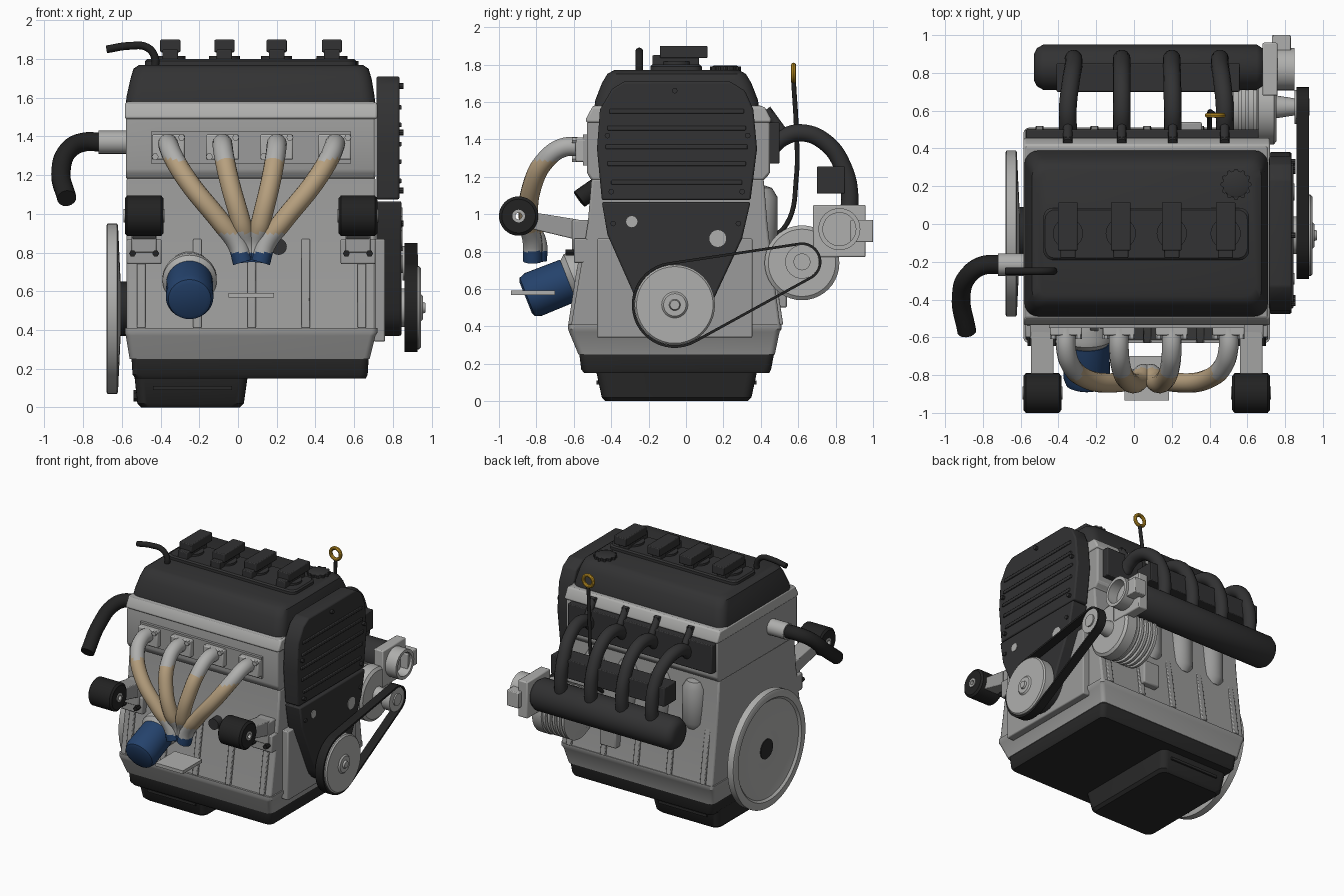
import bpy, bmesh, math
from mathutils import Vector

if "Cube" in bpy.data.objects:
    bpy.data.objects.remove(bpy.data.objects["Cube"])

def mat(name, r, g, b):
    m = bpy.data.materials.new(name)
    m.diffuse_color = (r, g, b, 1)
    m.use_nodes = True
    m.node_tree.nodes["Principled BSDF"].inputs["Base Color"].default_value = m.diffuse_color
    return m

GREY = mat("cast grey", .33, .33, .325)
LIGHT = mat("light alloy", .43, .43, .42)
DARK = mat("dark plastic", .032, .032, .033)
PAN = mat("pan black", .022, .022, .022)
RUBBER = mat("rubber black", .016, .016, .016)
BLUE = mat("filter blue", .018, .055, .15)
TAN = mat("heat tan", .47, .35, .21)
GOLD = mat("handle yellow", .6, .33, .02)

def finish(name, bm, m, bevel=0, angle=35):
    bmesh.ops.remove_doubles(bm, verts=bm.verts, dist=1e-5)
    bmesh.ops.recalc_face_normals(bm, faces=bm.faces)
    me = bpy.data.meshes.new(name)
    bm.to_mesh(me)
    bm.free()
    me.materials.append(m)
    o = bpy.data.objects.new(name, me)
    bpy.context.collection.objects.link(o)
    bpy.ops.object.select_all(action='DESELECT')
    bpy.context.view_layer.objects.active = o
    o.select_set(True)
    bpy.ops.object.shade_smooth_by_angle(angle=math.radians(angle))
    if bevel:
        b = o.modifiers.new("bevel", 'BEVEL')
        b.width, b.segments, b.limit_method = bevel, 2, 'ANGLE'
    return o

def prism(name, pts, x0, x1, m, bevel=0):
    """(y, z) outline extruded along x"""
    bm = bmesh.new()
    f = bm.faces.new([bm.verts.new((x0, y, z)) for y, z in pts])
    r = bmesh.ops.extrude_face_region(bm, geom=[f])
    bmesh.ops.translate(bm, vec=(x1 - x0, 0, 0), verts=[v for v in r["geom"] if isinstance(v, bmesh.types.BMVert)])
    return finish(name, bm, m, bevel)

def box(name, x0, x1, y0, y1, z0, z1, m, bevel=0):
    return prism(name, [(y0, z0), (y1, z0), (y1, z1), (y0, z1)], x0, x1, m, bevel)

def loft(name, sections, m, r=.05, n=5):
    """stack of rounded rectangles (z, x0, x1, y0, y1)"""
    bm = bmesh.new()
    rings = []
    for z, x0, x1, y0, y1 in sections:
        ring = []
        for cx, cy, a in ((x1-r, y1-r, 0), (x0+r, y1-r, 90), (x0+r, y0+r, 180), (x1-r, y0+r, 270)):
            for i in range(n + 1):
                t = math.radians(a + 90 * i / n)
                ring.append(bm.verts.new((cx + r*math.cos(t), cy + r*math.sin(t), z)))
        rings.append(ring)
    for a, b in zip(rings, rings[1:]):
        for i in range(len(a)):
            j = (i + 1) % len(a)
            bm.faces.new((a[i], a[j], b[j], b[i]))
    bm.faces.new(rings[0])
    bm.faces.new(rings[-1])
    return finish(name, bm, m)

def lathe(name, profile, origin, m, axis=(1, 0, 0), n=40):
    """(distance along axis, radius) profile turned about an axis through origin"""
    bm = bmesh.new()
    vs = [bm.verts.new((r, 0, d)) for d, r in profile]
    es = [bm.edges.new(p) for p in zip(vs, vs[1:])]
    bmesh.ops.spin(bm, geom=vs + es, cent=(0, 0, 0), axis=(0, 0, 1), angle=math.tau, steps=n)
    rot = Vector((0, 0, 1)).rotation_difference(Vector(axis)).to_matrix()
    for v in bm.verts:
        v.co = rot @ v.co + Vector(origin)
    return finish(name, bm, m)

def cyl(name, p0, p1, r, m, n=24):
    d = Vector(p1) - Vector(p0)
    return lathe(name, [(0, 0), (0, r), (d.length, r), (d.length, 0)], p0, m, d.normalized(), n)

def tube(name, pts, r, m):
    cu = bpy.data.curves.new(name, 'CURVE')
    cu.dimensions, cu.bevel_depth, cu.bevel_resolution = '3D', r, 5
    cu.resolution_u, cu.use_fill_caps = 8, True
    s = cu.splines.new('BEZIER')
    s.bezier_points.add(len(pts) - 1)
    for p, c in zip(s.bezier_points, pts):
        p.co, p.handle_left_type, p.handle_right_type = c, 'AUTO', 'AUTO'
    tmp = bpy.data.objects.new(name + "_curve", cu)
    bpy.context.collection.objects.link(tmp)
    bm = bmesh.new()
    bm.from_mesh(tmp.evaluated_get(bpy.context.evaluated_depsgraph_get()).to_mesh())
    bpy.data.objects.remove(tmp)
    return finish(name, bm, m, angle=50)

# block, skirt, head
prism("block", [(-.62, .38), (.51, .38), (.5, .43), (.465, .7), (.435, .95), (.415, 1.19),
                (-.505, 1.19), (-.525, .95), (-.565, .7), (-.61, .43)], -.575, .71, GREY, .012)
loft("skirt", [(.25, -.56, .68, -.575, .475), (.37, -.58, .71, -.625, .5), (.385, -.585, .72, -.63, .51),
               (.41, -.585, .72, -.63, .51)], GREY, .03)
prism("head", [(-.505, 1.18), (.415, 1.18), (.45, 1.22), (.45, 1.48), (.41, 1.58), (-.5, 1.58), (-.53, 1.48), (-.53, 1.22)],
      -.58, .71, GREY, .012)
prism("head_rail", [(-.535, 1.49), (.455, 1.49), (.455, 1.51), (.42, 1.575), (-.5, 1.575), (-.535, 1.51)], -.585, .72, LIGHT, .01)
for x in (-.5, -.21, .07, .35, .64):
    for s, n in ((0, "front"), (1, "back")):
        pts = [(-.52, .87), (-.55, .87), (-.585, .7), (-.63, .41), (-.55, .41)]
        prism(n + "_rib", [(-.11 - y, z) if s else (y, z) for y, z in pts], x - .022, x + .022, GREY, .006)
for x in (-.36, -.08, .2, .48):
    lathe("water_jacket_bulge", [(0, 0), (.02, .06), (.07, .09), (.33, .09), (.38, .06), (.4, 0)], (x, .4, .76), GREY, (0, 0, 1), 24)
box("end_plate", .7, .76, -.475, .355, .34, .87, GREY, .008)
box("starter_boss", .22, .36, .42, .54, .5, .68, GREY, .01)

# oil pan and sump
loft("oil_pan", [(.15, -.53, .66, -.545, .445), (.17, -.545, .67, -.56, .455), (.25, -.55, .675, -.57, .47)], PAN, .04)
loft("sump", [(0, -.5, .01, -.43, .33), (.02, -.52, .03, -.45, .35), (.16, -.535, .05, -.48, .38)], PAN, .05)
for y0, y1 in ((-.478, -.44), (.34, .378)):
    box("sump_bar", -.44, -.03, y0, y1, .09, .11, PAN)
cyl("drain_plug", (-.54, -.05, .06), (-.5, -.05, .06), .03, PAN, 6)

# valve cover, coils, cap, breather
loft("valve_cover", [(1.57, -.58, .71, -.49, .39), (1.61, -.575, .705, -.485, .385), (1.7, -.555, .69, -.45, .35),
                     (1.75, -.54, .675, -.42, .32), (1.77, -.51, .645, -.385, .285)], DARK, .07)
loft("coil_plate", [(1.75, -.48, .61, -.19, .085), (1.79, -.48, .61, -.19, .085), (1.8, -.47, .6, -.18, .075)], DARK, .05)
for x in (-.35, -.07, .2, .485):
    cyl("coil_seat", (x, -.05, 1.78), (x, -.05, 1.815), .08, DARK)
    box("coil_stem", x - .04, x + .04, -.18, .07, 1.79, 1.85, DARK, .006)
    box("coil_top", x - .052, x + .052, -.14, .115, 1.835, 1.9, DARK, .006)
lathe("oil_cap", [(0, 0), (0, .07), (.035, .07), (.04, .06), (.04, 0)], (.54, .21, 1.755), DARK, (0, 0, 1))
for i in range(12):
    a = i * math.tau / 12
    cyl("cap_grip", (.54 + .07*math.cos(a), .21 + .07*math.sin(a), 1.76), (.54 + .07*math.cos(a), .21 + .07*math.sin(a), 1.79), .013, DARK, 8)
tube("breather_pipe", [(-.43, -.25, 1.74), (-.43, -.25, 1.81), (-.47, -.25, 1.86), (-.56, -.25, 1.868), (-.68, -.25, 1.85)], .02, RUBBER)

# timing cover
prism("timing_cover_upper", [(-.45, 1.075), (-.476, 1.35), (-.46, 1.56), (-.395, 1.67), (-.33, 1.71), (.235, 1.71),
                             (.315, 1.66), (.36, 1.56), (.38, 1.35), (.345, 1.075)], .715, .835, DARK, .01)
arc = [(-.06 + .2*math.cos(t), .57 + .2*math.sin(t)) for t in [math.radians(-20 - 14 * i) for i in range(11)]]
prism("timing_cover_lower", [(-.42, .89), (-.45, 1.065), (.345, 1.065), (.3, .87)] + arc, .715, .845, DARK, .01)
for z, w in ((1.55, .36), (1.46, .37), (1.36, .38), (1.27, .37), (1.17, .35)):
    box("cover_rib", .83, .845, -.05 - w, -.05 + w, z - .012, z + .012, DARK, .005)
for y, z in ((-.06, 1.66), (-.42, 1.42), (.33, 1.42), (-.4, 1.12), (.3, 1.12), (-.39, .95), (.28, .95)):
    cyl("cover_bolt", (.82, y, z), (.856, y, z), .015, DARK, 8)
for y, z, r in ((-.29, .96, .03), (.17, .87, .045)):
    cyl("cover_plug", (.84, y, z), (.849, y, z), r, LIGHT)

# crank pulley, alternator and belt
lathe("crank_pulley", [(.8, 0), (.8, .1), (.86, .1), (.86, .215), (.935, .215), (.945, .205), (.945, .07), (.955, .06), (.955, .03), (.968, .025), (.968, 0)], (0, -.06, .515), LIGHT)
fins = []
for i in range(5):
    fins += [(.47 + i*.04, .17), (.47 + i*.04, .195), (.49 + i*.04, .195), (.49 + i*.04, .17)]
lathe("alternator", [(.45, 0), (.45, .13)] + fins + [(.66, .2), (.74, .2), (.755, .18), (.755, .06), (.85, .045), (.85, 0)], (0, .62, .74), LIGHT)
lathe("alternator_pulley", [(.85, 0), (.85, .09), (.92, .09), (.92, .045), (.93, .045), (.93, 0)], (0, .62, .745), LIGHT)

def belt(a, ra, b, rb):
    d = Vector(b) - Vector(a)
    base, phi = math.atan2(d.y, d.x), math.acos((ra - rb) / d.length)
    bm, rows = bmesh.new(), []
    for c, r, t0, t1 in ((a, ra, phi, math.tau - phi), (b, rb, -phi, phi)):
        for i in range(25):
            t = base + t0 + (t1 - t0) * i / 24
            rows.append([bm.verts.new((x, c[0] + q*math.cos(t), c[1] + q*math.sin(t)))
                         for x, q in ((.86, r), (.927, r), (.927, r - .014), (.86, r - .014))])
    for p, q in zip(rows, rows[1:] + rows[:1]):
        for k in range(4):
            bm.faces.new((p[k], p[k-1], q[k-1], q[k]))
    finish("drive_belt", bm, RUBBER)
belt((-.06, .515), .23, (.62, .745), .104)

# flywheel
lathe("flywheel", [(-.6, 0), (-.62, .43), (-.625, .44), (-.675, .44), (-.68, .43), (-.68, .385), (-.665, .37), (-.635, .2), (-.645, .12), (-.65, .08), (-.64, 0)],
      (0, -.05, .51), LIGHT, n=64)
cyl("crank_flange", (-.63, -.05, .51), (-.57, -.05, .51), .14, PAN)
cyl("flywheel_hub", (-.655, -.05, .51), (-.63, -.05, .51), .075, PAN)

# exhaust headers, coloured along their drop
box("exhaust_gasket", -.45, .585, -.55, -.52, 1.26, 1.425, GREY)
for i, x in enumerate((-.36, -.08, .2, .5)):
    box("exhaust_flange", x - .085, x + .085, -.59, -.54, 1.28, 1.41, LIGHT, .008)
    for s in (-1, 1):
        cyl("flange_bolt", (x + s*.068, -.61, 1.345 + s*.05), (x + s*.068, -.54, 1.345 + s*.05), .018, LIGHT, 6)
    e, ye = .025 + i * .03, -.82 + (.025 if i in (1, 2) else 0)
    mix = lambda t: x + (e - x) * t
    o = tube("exhaust_pipe", [(x, -.55, 1.36), (x, -.66, 1.355), (mix(.07), -.75, 1.29), (mix(.28), -.82, 1.16),
                              (mix(.7), -.84, .96), (mix(.93), ye, .84), (e, ye, .75)], .052, LIGHT)
    o.data.materials.append(TAN)
    o.data.materials.append(BLUE)
    for p in o.data.polygons:
        z = p.center.z
        p.material_index = 2 if z < .8 else 1 if .9 < z < 1.28 and p.center.y < -.68 else 0
box("exhaust_outlet_plate", -.05, .185, -.935, -.7, .567, .592, LIGHT)

# oil filter, sensor
ax = Vector((0, -.93, -.37)).normalized()
lathe("oil_filter", [(0, 0), (0, .12), (.2, .123), (.235, .11), (.245, .09), (.245, 0)], (-.25, -.63, .645), BLUE, ax)
lathe("filter_mount", [(-.16, 0), (-.16, .11), (-.06, .14), (-.03, .14), (.005, .11), (.005, 0)], (-.25, -.63, .645), LIGHT, ax)
cyl("oil_sensor", (.21, -.5, .83), (.21, -.6, .83), .042, DARK)

# engine mounts
for x0 in (-.585, .52):
    c = x0 + .1
    lathe("mount_bush", [(0, .03), (0, .09), (.012, .105), (.188, .105), (.2, .09), (.2, .03), (0, .03)], (x0, -.895, .99), RUBBER)
    lathe("mount_sleeve", [(-.006, .018), (-.006, .034), (.206, .034), (.206, .018), (-.006, .018)], (x0, -.895, .99), LIGHT, n=24)
    prism("mount_arm", [(-.82, .92), (-.82, 1.01), (-.57, .97), (-.57, .86)], c - .06, c + .06, GREY, .006)
    box("mount_plate", c - .09, c + .09, -.6, -.51, .74, .87, GREY, .008)
    box("mount_riser", c - .065, c + .065, -.61, -.5, .8, .97, GREY, .008)
    for s in (-1, 1):
        cyl("mount_bolt", (c + s*.06, -.645, .795), (c + s*.06, -.59, .795), .018, RUBBER, 6)

# intake manifold
box("intake_flange", -.57, .66, .44, .5, 1.27, 1.49, DARK, .006)
lathe("plenum", [(-.53, 0), (-.53, .07), (-.515, .1), (-.48, .12), (.65, .12), (.68, .1), (.69, .08), (.69, 0)], (0, .83, .92), DARK)
box("fuel_rail", -.41, .56, .7, .85, 1.11, 1.255, DARK, .006)
for x, xe in ((-.35, -.32), (-.065, -.065), (.205, .2), (.48, .455)):
    tube("intake_runner", [(x, .46, 1.36), (x, .52, 1.41), (x, .62, 1.435), ((x + xe)/2, .75, 1.38), (xe, .84, 1.25), (xe, .875, 1.1), (xe, .86, .95)], .047, DARK)
    cyl("injector", (x, .51, 1.45), (x, .43, 1.56), .025, DARK, 12)
    box("injector_plug", x - .022, x + .022, .42, .46, 1.53, 1.56, DARK)

# throttle body
box("throttle_housing", .68, .76, .68, .96, .77, 1.05, LIGHT, .008)
box("throttle_motor", .73, .83, .88, 1.0, .85, .97, LIGHT, .006)
lathe("throttle_ring", [(.75, 0), (.75, .112), (.85, .112), (.85, .088), (.77, .088), (.77, 0)], (0, .82, .92), LIGHT)

# coolant outlet and hose
cyl("coolant_outlet", (-.72, -.215, 1.37), (-.56, -.215, 1.37), .06, LIGHT)
tube("coolant_hose", [(-.7, -.215, 1.37), (-.8, -.22, 1.37), (-.875, -.27, 1.33), (-.915, -.38, 1.22), (-.885, -.57, 1.08)], .05, RUBBER)

# dipstick
tube("dipstick_tube", [(.4, .43, .85), (.4, .54, .95), (.4, .59, 1.2), (.41, .59, 1.45), (.43, .575, 1.71)], .013, RUBBER)
ring = [(.013 * math.sin(k * math.pi / 5), .042 + .013 * math.cos(k * math.pi / 5)) for k in range(11)]
lathe("dipstick_handle", ring, (.43, .575, 1.755), GOLD, (0, 1, 0), 32)
